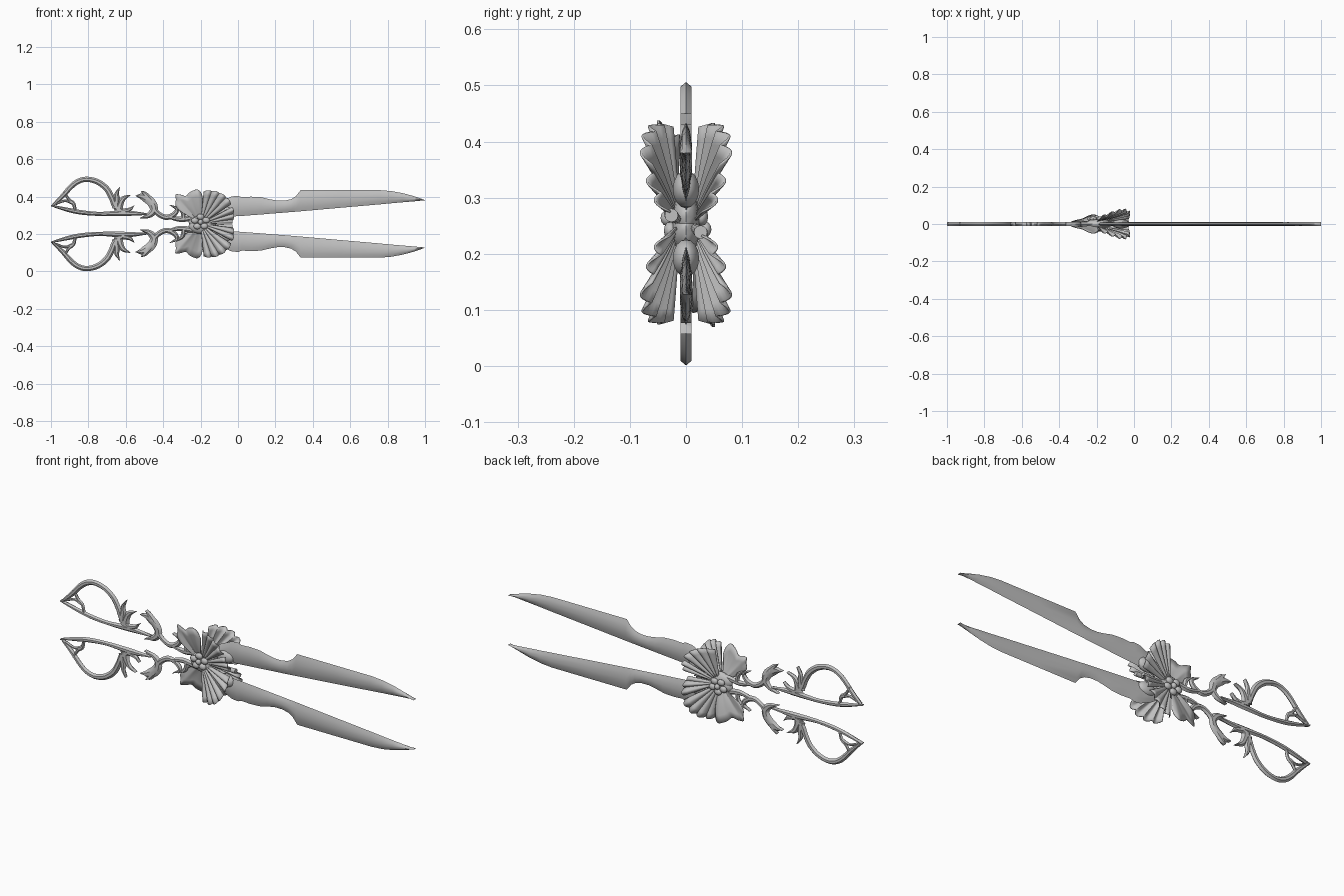
import bpy, math
from mathutils import Vector

if "Cube" in bpy.data.objects:
    bpy.data.objects.remove(bpy.data.objects["Cube"])

MID = 0.2535          # height of the axis between the two halves
CX = -0.2             # centre of the rosette

steel = bpy.data.materials.new("grey_steel")
steel.use_nodes = True
steel.diffuse_color = (0.53, 0.53, 0.53, 1)
steel.node_tree.nodes["Principled BSDF"].inputs["Base Color"].default_value = (0.53, 0.53, 0.53, 1)


def build(name, verts, faces, thick=0, angle=40):
    """Make a part and its twin, turned half a circle about the long axis."""
    for side, s in (("upper", 1), ("lower", -1)):
        pts = [(x, s * y, MID + s * (z - MID)) for x, y, z in verts]
        me = bpy.data.meshes.new(f"{side}_{name}")
        me.from_pydata(pts, [], faces)
        me.materials.append(steel)
        ob = bpy.data.objects.new(f"{side}_{name}", me)
        bpy.context.collection.objects.link(ob)
        if thick:
            mod = ob.modifiers.new("thickness", 'SOLIDIFY')
            mod.thickness = thick
            mod.offset = 0
        bpy.ops.object.select_all(action='DESELECT')
        ob.select_set(True)
        bpy.context.view_layer.objects.active = ob
        bpy.ops.object.shade_smooth_by_angle(angle=math.radians(angle))


def grid_faces(rows, cols, closed=False):
    n = cols if closed else cols - 1
    return [(r * cols + c, r * cols + (c + 1) % cols,
             (r + 1) * cols + (c + 1) % cols, (r + 1) * cols + c)
            for r in range(rows - 1) for c in range(n)]


def loft(name, edge_a, edge_b, thick, section, angle=40):
    """Solid between two edges in the xz plane; section = (across, depth) pairs."""
    verts = []
    for (ax, az), (bx, bz) in zip(edge_a, edge_b):
        for u, d in section:
            verts.append((ax + (bx - ax) * u, d * thick, az + (bz - az) * u))
    k, n = len(section), len(edge_a)
    faces = grid_faces(n, k, True)
    faces += [tuple(reversed(range(k))), tuple(range((n - 1) * k, n * k))]
    build(name, verts, faces, 0, angle)


def smooth_path(pts, steps=6):
    """Catmull-Rom through the points."""
    p = [Vector(q) for q in pts]
    p = [2 * p[0] - p[1]] + p + [2 * p[-1] - p[-2]]
    out = []
    for i in range(1, len(p) - 2):
        a, b, c, d = p[i - 1:i + 3]
        for j in range(steps):
            t = j / steps
            out.append(0.5 * (2 * b + (c - a) * t + (2 * a - 5 * b + 4 * c - d) * t * t
                              + (3 * b - a - 3 * c + d) * t ** 3))
    return out + [p[-2]]


BAR = [(0, 0), (0.3, 1), (0.7, 1), (1, 0), (0.7, -1), (0.3, -1)]
LENS = [(0, 0), (0.2, 0.65), (0.5, 1), (0.8, 0.6), (1, 0),
        (0.8, -0.6), (0.5, -1), (0.2, -0.65)]


def stroke(name, pts, thick=0.01):
    """Tapered bar along (x, z, width) points."""
    path = smooth_path(pts)
    a, b = [], []
    for i, p in enumerate(path):
        t = path[min(i + 1, len(path) - 1)] - path[max(i - 1, 0)]
        n = Vector((-t.y, t.x)).normalized() * max(p.z, 0.001) / 2
        a.append((p.x + n.x, p.y + n.y))
        b.append((p.x - n.x, p.y - n.y))
    loft(name, a, b, thick, BAR, 35)


def ellipsoid(name, c, r, nu=14, nv=9):
    verts = [(c[0] + r[0] * math.cos(v) * math.cos(u), c[1] + r[1] * math.cos(v) * math.sin(u),
              c[2] + r[2] * math.sin(v))
             for v in [math.pi * (j / (nv - 1) - 0.5) * 0.995 for j in range(nv)]
             for u in [2 * math.pi * i / nu for i in range(nu)]]
    build(name, verts, grid_faces(nv, nu, True), 0, 60)


# Blades: x, cutting edge, back
blade = [(-.2, .27, .30), (-.1, .28, .37), (-.035, .293, .40), (0, .295, .404), (.02, .296, .396),
         (.07, .300, .399), (.125, .304, .396), (.17, .308, .385), (.21, .311, .378),
         (.25, .314, .378), (.285, .317, .386), (.31, .319, .402), (.335, .321, .434),
         (.55, .340, .434), (.757, .358, .434), (.82, .364, .429), (.88, .369, .418),
         (.94, .374, .402), (.98, .378, .388), (1, .379, .380)]
loft("blade", [(x, t) for x, b, t in blade], [(x, b) for x, b, t in blade], 0.0105, LENS, 50)
ellipsoid("blade_collar", (-.07, 0, .315), (.05, .024, .034))

# Finger loop
stroke("finger_loop", [(-.99, .353, .014), (-.94, .40, .024), (-.89, .455, .028), (-.85, .483, .028),
                       (-.805, .492, .028), (-.75, .478, .03), (-.703, .442, .032),
                       (-.676, .396, .032), (-.655, .348, .032), (-.615, .318, .024)])
stroke("loop_lower_bar", [(-1, .352, .008), (-.91, .329, .022), (-.837, .315, .024),
                          (-.74, .307, .022), (-.634, .31, .03), (-.57, .31, .026),
                          (-.49, .306, .01)])
stroke("loop_tracery_long", [(-.93, .425, .012), (-.905, .385, .016), (-.88, .362, .02),
                             (-.869, .322, .014)], .007)
stroke("loop_tracery_short", [(-.975, .36, .012), (-.925, .377, .014), (-.885, .365, .018)], .007)

# Thorns and scrolls of the shank
stroke("outer_thorn", [(-.655, .335, .04), (-.648, .385, .034), (-.648, .415, .024),
                       (-.632, .45, .002)])
stroke("inner_thorn", [(-.64, .32, .05), (-.63, .36, .036), (-.612, .39, .026), (-.575, .408, .002)])
stroke("lower_thorn", [(-.62, .32, .03), (-.58, .33, .022), (-.555, .352, .002)])
stroke("crescent", [(-.548, .404, .002), (-.505, .398, .042), (-.465, .37, .048), (-.45, .332, .042),
                    (-.475, .3, .03), (-.525, .284, .002)])
stroke("crescent_barb", [(-.518, .43, .002), (-.498, .412, .028), (-.465, .375, .034)])
stroke("curl", [(-.46, .36, .034), (-.435, .315, .028), (-.388, .289, .028), (-.345, .302, .028),
                (-.327, .333, .02), (-.365, .355, .003)])
stroke("shank_link", [(-.38, .291, .012), (-.31, .278, .028), (-.25, .285, .03), (-.2, .29, .03)])
stroke("small_curl", [(-.29, .28, .022), (-.298, .32, .022), (-.335, .348, .002)])

# Broad winged leaf: rim as x, y, z offsets from the rosette centre
rim = smooth_path([(.012, -.03, .13), (.003, -.042, .165), (-.017, -.05, .184), (-.045, -.042, .176),
                   (-.062, -.034, .166), (-.08, -.026, .149), (-.108, -.02, .156), (-.134, -.012, .157),
                   (-.132, -.012, .13), (-.135, -.014, .104), (-.12, -.014, .078), (-.09, -.01, .06)], 4)
verts = []
for p in rim:
    for j in range(6):
        t = j / 5
        verts.append((CX + p.x * t, p.y * t - 0.008 * math.sin(math.pi * t), MID + p.z * t))
build("leaf", verts, grid_faces(len(rim), 6), 0.004, 70)

# Fluted fans on each face in two groups: start angle, end angle, flutes
SUB, RAD = 8, 7
for label, sy in (("front", -1), ("back", 1)):
    for group, a0, a1, flutes in (("low", 7, 28, 2), ("high", 33, 84, 4)):
        verts = []
        for i in range(flutes * SUB + 1):
            deg = a0 + (a1 - a0) * i / (flutes * SUB)
            a = math.radians(deg)
            bump = abs(math.sin(math.pi * i / SUB))
            R = 0.168 + 0.028 * math.sin(2 * a) + 0.004 * bump
            depth = 0.024 + 0.046 * math.sin(math.pi * (deg / 90) ** 0.9) ** 1.2
            for j in range(RAD):
                t = 0.15 + 0.85 * j / (RAD - 1)
                y = 0.012 + (depth - 0.012) * t ** 1.2 + 0.018 * t * (bump - 0.4)
                verts.append((CX + R * t * math.cos(a), sy * y, MID + R * t * math.sin(a)))
        build(f"{label}_{group}_fan", verts, grid_faces(flutes * SUB + 1, RAD), 0.004, 45)

# Rolled ribbon between the fans
verts = []
for j in range(5):
    t = j / 4
    for i in range(12):
        u = 2 * math.pi * i / 12
        r = 0.006 + 0.006 * t
        verts.append((CX + .02 + .15 * t, -.012 - .014 * t + r * math.cos(u),
                      MID + .005 + .01 * t + r * math.sin(u)))
build("ribbon_roll", verts, grid_faces(5, 12, True) + [tuple(range(48, 60))])

# Rosette: core, petals and bud
ellipsoid("core", (CX + .01, 0, MID + .012), (.075, .026, .042))
for i in range(5):
    a = math.radians(72 * i + 20)
    ellipsoid(f"petal_{i + 1}", (CX + .032 * math.cos(a), -.028, MID + .01 + .028 * math.sin(a)),
              (.02, .012, .016), 10, 7)
ellipsoid("bud", (CX, -.034, MID + .01), (.014, .012, .014), 10, 7)
